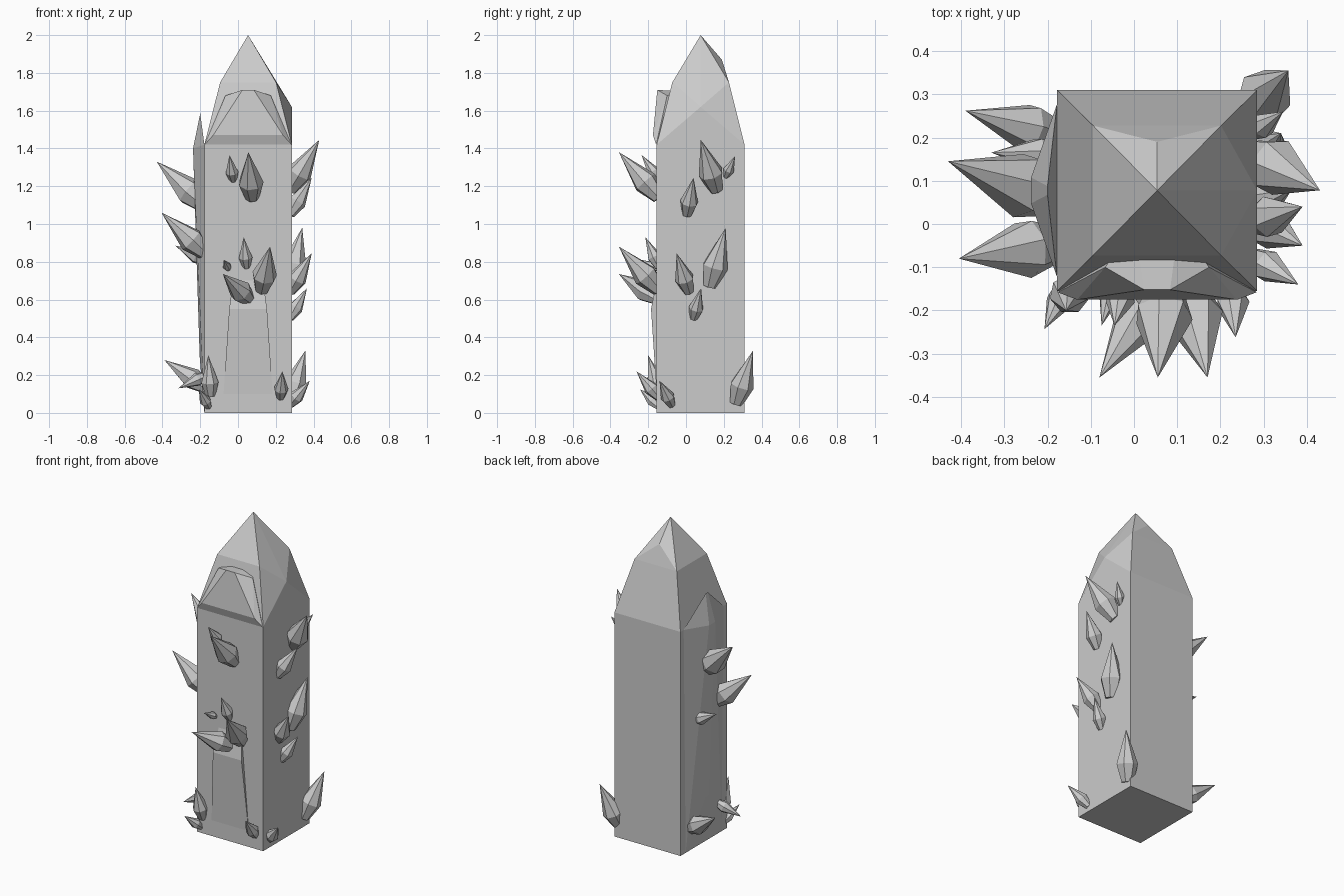
import bpy, bmesh, math
from mathutils import Vector

if "Cube" in bpy.data.objects:
    bpy.data.objects.remove(bpy.data.objects["Cube"])

X0, X1, Y0, Y1 = -0.178, 0.285, -0.155, 0.31      # pillar footprint
CX, CY = (X0 + X1) / 2, (Y0 + Y1) / 2


def finish(bm, name):
    bmesh.ops.recalc_face_normals(bm, faces=bm.faces)
    mesh = bpy.data.meshes.new(name)
    bm.to_mesh(mesh)
    bm.free()
    obj = bpy.data.objects.new(name, mesh)
    bpy.context.collection.objects.link(obj)
    return obj


def hull(name, points):
    """Convex faceted rock through the given points."""
    bm = bmesh.new()
    for p in points:
        bm.verts.new(p)
    bmesh.ops.convex_hull(bm, input=bm.verts[:])
    loose = [v for v in bm.verts if not v.link_faces]
    bmesh.ops.delete(bm, geom=loose, context='VERTS')
    return finish(bm, name)


def front_relief(name, rows):
    """Rows of (half width, y, z), mirrored about the pillar centre."""
    hull(name, [(CX + s * w, y, z) for w, y, z in rows for s in (-1, 1)])


def shard(name, base, tip):
    """Seven-sided crystal: narrow foot, widest at a third, pointed tip."""
    axis, n = tip - base, 7
    r = 0.21 * axis.length
    q = axis.to_track_quat('Z', 'Y')
    bm = bmesh.new()
    foot, belly = [[bm.verts.new(base + axis * t + q @ Vector(
        (r * k * math.cos(math.tau * i / n), r * k * math.sin(math.tau * i / n), 0)))
        for i in range(n)] for t, k in ((0, 0.55), (0.34, 1.0))]
    top = bm.verts.new(tip)
    bm.faces.new(foot)
    for i in range(n):
        j = (i + 1) % n
        bm.faces.new((foot[i], foot[j], belly[j], belly[i]))
        bm.faces.new((belly[i], belly[j], top))
    return finish(bm, name)


# Main pillar: square shaft, smaller square shoulder, apex and two chips
shaft = [(x, y, z) for x in (X0, X1) for y in (Y0, Y1) for z in (0, 1.42)]
shoulder = [(CX + sx * 0.148, CY + sy * 0.15, 1.75) for sx in (-1, 1) for sy in (-1, 1)]
hull("pillar", shaft + shoulder + [(CX, CY, 2), (CX, 0.19, 1.87), (X1, CY, 1.62)])

# Brow ledge on the front of the point, and the wedge low on the front face
front_relief("front_brow", [(0.23, -0.158, 1.42), (0.185, -0.175, 1.47),
                            (0.12, -0.1, 1.68), (0.03, -0.152, 1.71), (0.05, 0, 1.7)])
front_relief("front_wedge", [(0.1, -0.185, 0.55), (0.03, -0.16, 0.37),
                             (0.13, Y0, 0.1), (0.08, Y0, 0.7), (0.05, -0.1, 0.5)])

# Bulge with an upright spur on the left face: (half width, x, z)
hull("left_bulge", [(x, CY + s * w, z) for s in (-1, 1) for w, x, z in
                    ((0.2, X0, 1.42), (0.03, -0.238, 1.4), (0.01, -0.2, 1.585),
                     (0.02, -0.203, 0.3), (0.18, X0, 0))])


def grow(side, to_world, rows):
    """Rows: foot along face, foot height, tip along face, tip height, reach."""
    for i, (u, z, u2, z2, out) in enumerate(rows, 1):
        shard(f"{side}_crystal_{i}", Vector(to_world(u, -0.012, z)),
              Vector(to_world(u2, out, z2)))


# Crystals growing from three faces
grow("left", lambda u, d, z: (X0 - d, u, z), [
    (0.06, 1.09, 0.145, 1.33, 0.252),
    (-0.045, 0.84, -0.08, 1.06, 0.227),
    (0.16, 0.8, 0.165, 0.885, 0.152),
    (0.2, 0.13, 0.262, 0.28, 0.212),
    (-0.06, 0.2, -0.1, 0.13, 0.137)])
grow("front", lambda u, d, z: (u, Y0 - d, z), [
    (-0.025, 1.23, -0.045, 1.365, 0.08),
    (0.075, 1.14, 0.055, 1.38, 0.2),
    (0.045, 0.77, 0.03, 0.93, 0.06),
    (0.125, 0.65, 0.17, 0.88, 0.2),
    (0.06, 0.6, -0.08, 0.735, 0.2),
    (-0.05, 0.76, -0.075, 0.81, 0.08),
    (0.225, 0.08, 0.235, 0.22, 0.107),
    (-0.145, 0.09, -0.157, 0.305, 0.045),
    (-0.155, 0.03, -0.207, 0.125, 0.088)])
grow("right", lambda u, d, z: (X1 + d, u, z), [
    (0.16, 1.18, 0.078, 1.445, 0.145),
    (0.21, 1.25, 0.26, 1.36, 0.06),
    (0.005, 1.05, 0.04, 1.245, 0.105),
    (0.125, 0.67, 0.21, 0.98, 0.055),
    (0.015, 0.64, -0.05, 0.845, 0.105),
    (0.04, 0.5, 0.08, 0.66, 0.08),
    (-0.075, 0.04, -0.14, 0.17, 0.095),
    (0.265, 0.05, 0.355, 0.33, 0.072)])
